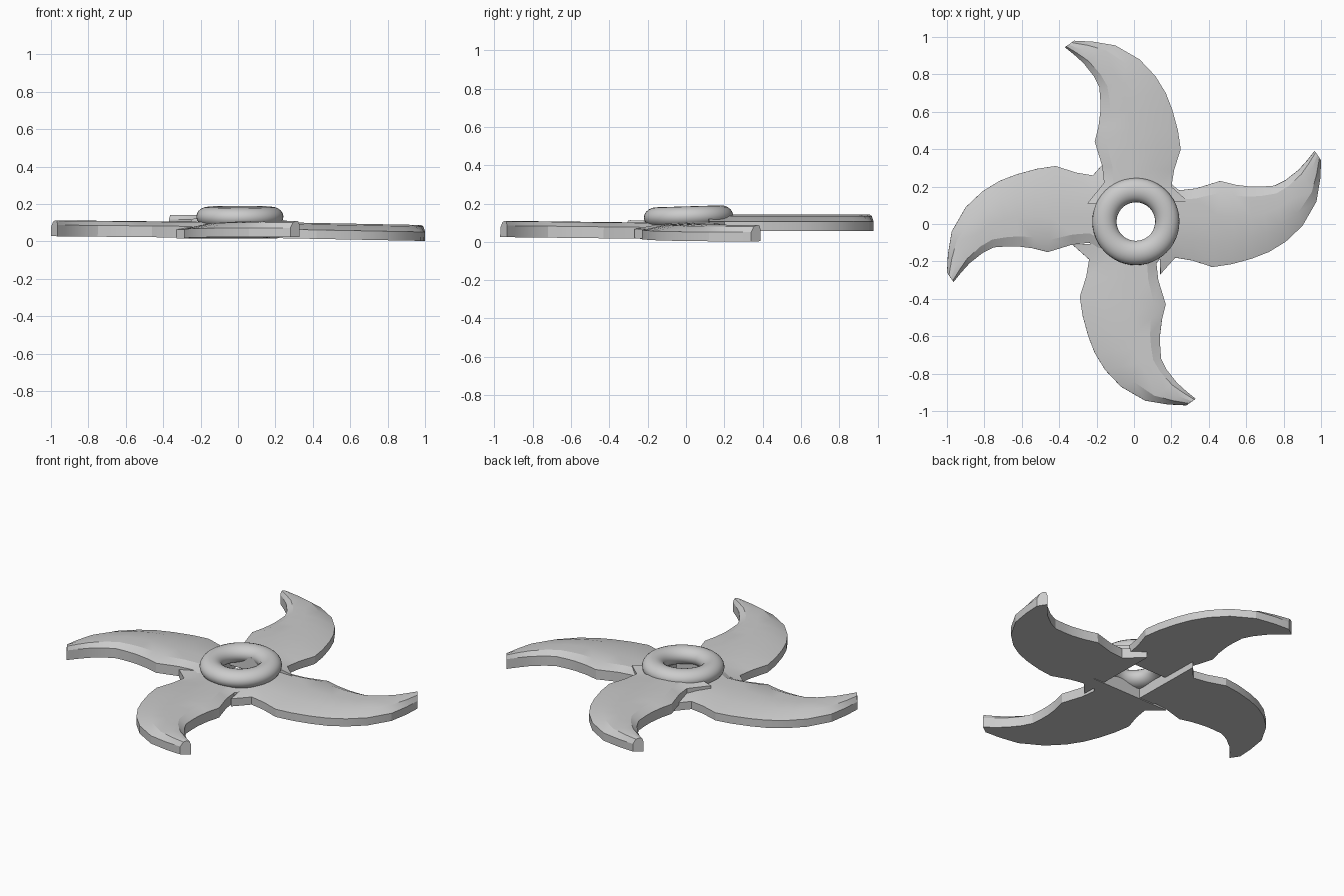
import bpy, bmesh
from math import radians
from mathutils import Matrix, Vector

if "Cube" in bpy.data.objects:
    bpy.data.objects.remove(bpy.data.objects["Cube"])

# Blade stations from root to tip: inner edge x, y, outer edge x, y
STATIONS = [
    (-0.25, 0.11, 0.29, 0.12), (-0.16, 0.22, 0.20, 0.20),
    (-0.17, 0.31, 0.215, 0.29), (-0.21, 0.44, 0.25, 0.40),
    (-0.19, 0.52, 0.235, 0.50), (-0.18, 0.60, 0.205, 0.61),
    (-0.18, 0.66, 0.17, 0.70), (-0.185, 0.73, 0.115, 0.79),
    (-0.215, 0.79, 0.03, 0.88), (-0.27, 0.86, -0.10, 0.955),
    (-0.32, 0.905, -0.22, 0.975), (-0.37, 0.945, -0.32, 0.98),
]
# Cross-section: fraction from inner to outer edge, height
SECTION = [(0, 0), (0, 0.06), (0.14, 0.083), (0.4, 0.085),
           (0.72, 0.077), (1, 0.048), (1, 0)]


def smooth(obj, angle):
    bpy.ops.object.select_all(action='DESELECT')
    obj.select_set(True)
    bpy.context.view_layer.objects.active = obj
    bpy.ops.object.shade_smooth_by_angle(angle=radians(angle))


def make_blade(name, angle, dx, dy, z, tilt):
    bm = bmesh.new()
    rings = []
    for ix, iy, ox, oy in STATIONS:
        a, b = Vector((ix, iy, 0)), Vector((ox, oy, 0))
        rings.append([bm.verts.new(a.lerp(b, t) + Vector((0, 0, h)))
                      for t, h in SECTION])
    n = len(SECTION)
    for r, s in zip(rings, rings[1:]):
        for i in range(n):
            j = (i + 1) % n
            bm.faces.new((r[i], r[j], s[j], s[i]))
    bm.faces.new(rings[0])
    bm.faces.new(rings[-1])
    bm.transform(Matrix.Translation((dx, dy, z))
                 @ Matrix.Rotation(radians(angle), 4, 'Z')
                 @ Matrix.Rotation(tilt, 4, 'X'))
    bmesh.ops.recalc_face_normals(bm, faces=bm.faces)
    mesh = bpy.data.meshes.new(name)
    bm.to_mesh(mesh)
    bm.free()
    obj = bpy.data.objects.new(name, mesh)
    bpy.context.collection.objects.link(obj)
    smooth(obj, 20)


# Four curved blades, each set slightly differently by hand
make_blade("back_blade", 0, 0.0, 0.0, 0.057, 0.0)
make_blade("left_blade", 90, -0.02, 0.06, 0.018, 0.01)
make_blade("front_blade", 180, -0.04, 0.01, 0.013, 0.012)
make_blade("right_blade", -90, 0.02, 0.02, 0.021, -0.019)

# Rounded hub ring, slightly tilted
bpy.ops.mesh.primitive_torus_add(
    major_segments=48, minor_segments=20, major_radius=0.168,
    minor_radius=0.065, location=(0.01, 0.013, 0.132), rotation=(0.03, 0, 0))
hub = bpy.context.object
hub.name = "hub_ring"
hub.scale.z = 0.82
smooth(hub, 60)
